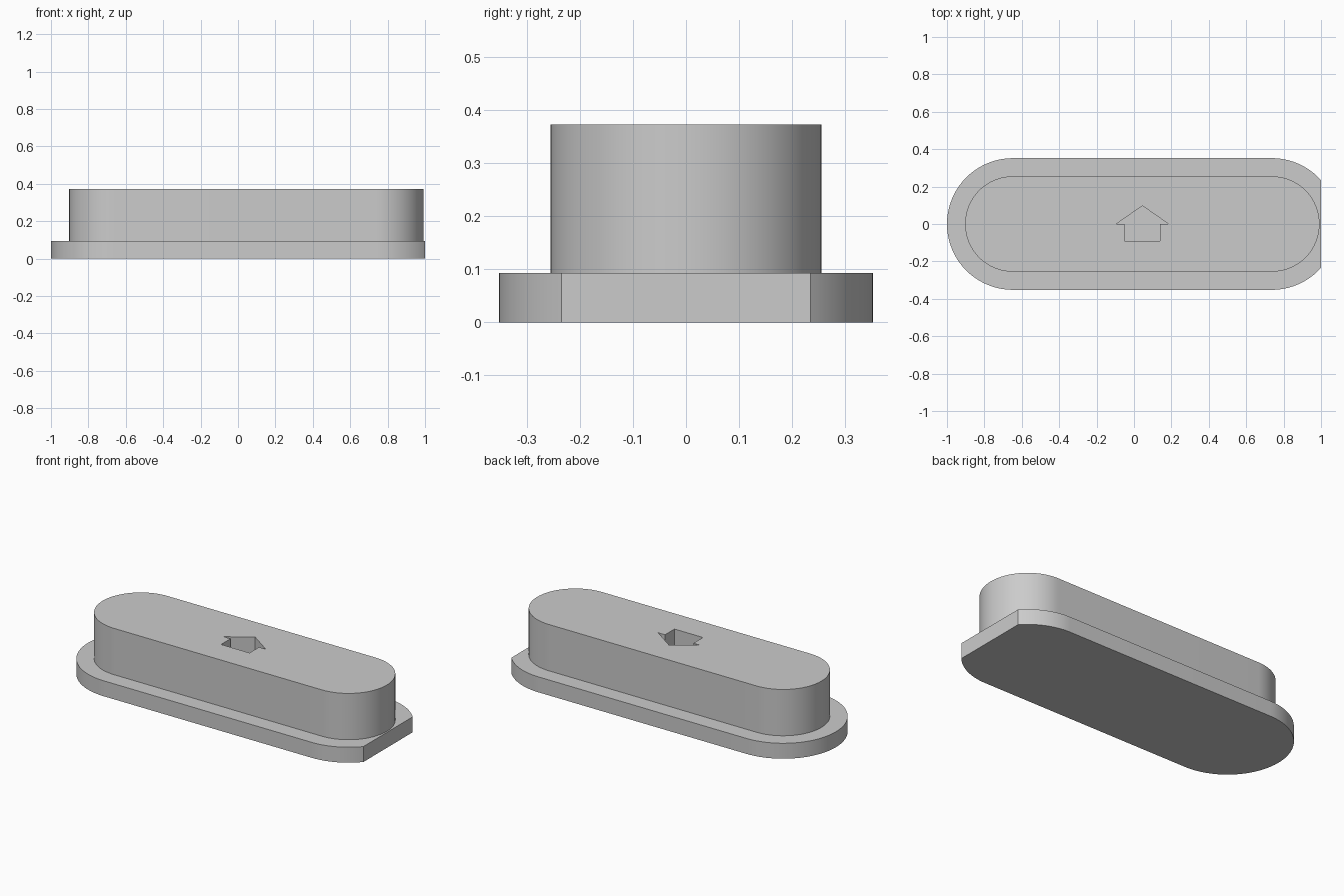
import bpy, math

cube = bpy.data.objects.get("Cube")
if cube:
    bpy.data.objects.remove(cube)

LEFT_X, RIGHT_X = -0.648, 0.737    # centres of the rounded ends
BASE_TOP, BODY_TOP = 0.093, 0.372
POCKET_FLOOR = 0.18

grey = bpy.data.materials.new("light grey")
grey.use_nodes = True
colour = (0.6, 0.6, 0.6, 1)
grey.diffuse_color = colour
grey.node_tree.nodes["Principled BSDF"].inputs["Base Color"].default_value = colour


def slot_outline(radius, cut_x=None, steps=40):
    """Counter-clockwise stadium outline, optionally cut flat at cut_x."""
    limit = math.pi / 2
    start = -limit
    end = limit
    right = [start + (end - start) * i / steps for i in range(steps + 1)]
    if cut_x is not None:
        # keep the arc only as far as the flat
        a = math.acos((cut_x - RIGHT_X) / radius)
        half = steps // 2
        right = [-limit + (limit - a) * i / half for i in range(half + 1)]
        right += [-t for t in reversed(right)]
    points = [(RIGHT_X + radius * math.cos(t), radius * math.sin(t)) for t in right]
    for i in range(steps + 1):
        t = limit + math.pi * i / steps
        points.append((LEFT_X + radius * math.cos(t), radius * math.sin(t)))
    return points


def prism(name, outline, z0, z1):
    n = len(outline)
    verts = [(x, y, z) for z in (z0, z1) for x, y in outline]
    faces = [list(range(n))[::-1], list(range(n, 2 * n))]
    faces += [(i, (i + 1) % n, n + (i + 1) % n, n + i) for i in range(n)]
    mesh = bpy.data.meshes.new(name)
    mesh.from_pydata(verts, [], faces)
    mesh.materials.append(grey)
    obj = bpy.data.objects.new(name, mesh)
    bpy.context.collection.objects.link(obj)
    return obj


# Flange with one end cut flat, and the raised body
flange = prism("flange", slot_outline(0.352, cut_x=1.0), 0, BASE_TOP)
body = prism("raised_body", slot_outline(0.255), BASE_TOP, BODY_TOP)

# Arrow pocket sunk into the top
arrow = [(-0.05, -0.09), (0.14, -0.09), (0.14, 0), (0.185, 0),
         (0.045, 0.097), (-0.095, 0), (-0.05, 0)]
cutter = prism("arrow_cutter", arrow, POCKET_FLOOR, BODY_TOP + 0.1)
pocket = body.modifiers.new("arrow_pocket", 'BOOLEAN')
pocket.operation = 'DIFFERENCE'
pocket.solver = 'EXACT'
pocket.object = cutter

bpy.ops.object.select_all(action='DESELECT')
body.select_set(True)
bpy.context.view_layer.objects.active = body
bpy.ops.object.modifier_apply(modifier=pocket.name)
bpy.data.objects.remove(cutter)

# Smooth round walls with crisp rims
flange.select_set(True)
bpy.ops.object.shade_smooth_by_angle(angle=math.radians(25))
